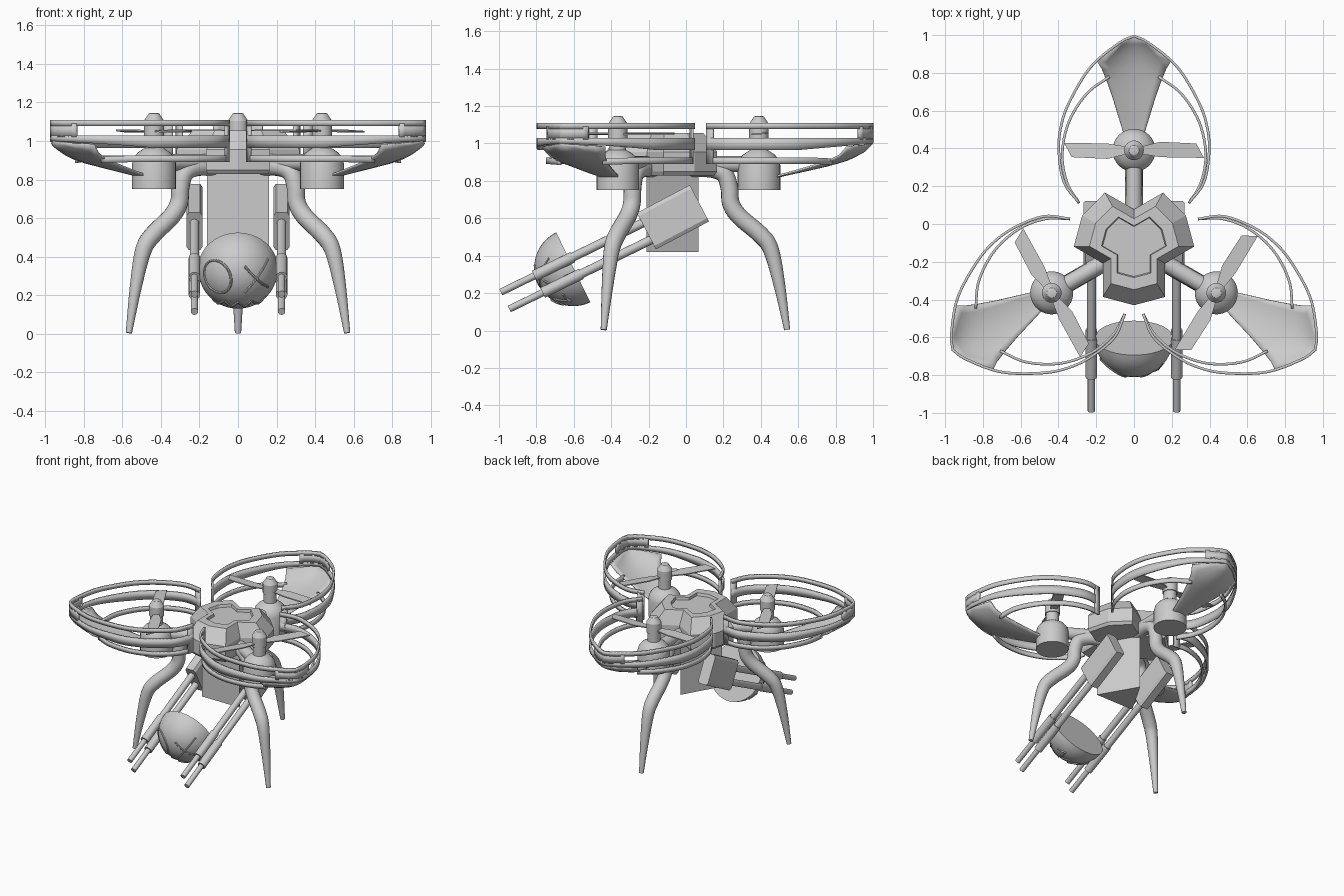
import bpy, bmesh, math
from mathutils import Matrix, Vector

if "Cube" in bpy.data.objects:
    bpy.data.objects.remove(bpy.data.objects["Cube"])

CENTRE = Vector((0, -0.113, 0))


def mesh_obj(name, verts, faces, smooth=30):
    me = bpy.data.meshes.new(name)
    me.from_pydata([tuple(v) for v in verts], [], faces)
    bm = bmesh.new()
    bm.from_mesh(me)
    bmesh.ops.recalc_face_normals(bm, faces=bm.faces)
    bm.to_mesh(me)
    bm.free()
    ob = bpy.data.objects.new(name, me)
    bpy.context.collection.objects.link(ob)
    bpy.ops.object.select_all(action='DESELECT')
    ob.select_set(True)
    bpy.context.view_layer.objects.active = ob
    bpy.ops.object.shade_smooth_by_angle(angle=math.radians(smooth))
    return ob


def loft(name, rings, smooth=30):
    n = len(rings[0])
    verts = [v for r in rings for v in r]
    faces = [(k*n + i, k*n + (i+1) % n, (k+1)*n + (i+1) % n, (k+1)*n + i)
             for k in range(len(rings)-1) for i in range(n)]
    faces += [tuple(range(n))[::-1], tuple(range(len(verts)-n, len(verts)))]
    return mesh_obj(name, verts, faces, smooth)


def lathe(name, profile, loc=(0, 0, 0), n=32):
    return loft(name, [[Vector(loc) + Vector((r*math.cos(2*math.pi*i/n), r*math.sin(2*math.pi*i/n), z))
                        for i in range(n)] for r, z in profile])


def tube(name, pts, radii, n=16, closed=False):
    pts = [Vector(p) for p in pts]
    rings, side = [], None
    for i, p in enumerate(pts):
        d = (pts[min(i+1, len(pts)-1)] - pts[max(i-1, 0)])
        if closed:
            d = pts[(i+1) % (len(pts)-1)] - pts[(i-1) % (len(pts)-1)]
        d.normalize()
        if side is None:
            side = d.orthogonal()
        side = (side - d*side.dot(d)).normalized()
        up = d.cross(side)
        rings.append([p + radii[i]*(side*math.cos(2*math.pi*k/n) + up*math.sin(2*math.pi*k/n)) for k in range(n)])
    return loft(name, rings, 40)


def spline(pts, steps=6):
    pts = [Vector(p) for p in pts]
    q = [2*pts[0]-pts[1]] + pts + [2*pts[-1]-pts[-2]]
    out = []
    for i in range(1, len(q)-2):
        a, b, c, d = q[i-1:i+3]
        for s in range(steps):
            t = s/steps
            out.append(0.5*(2*b + (c-a)*t + (2*a-5*b+4*c-d)*t*t + (3*b-a-3*c+d)*t**3))
    return out + [pts[-1]]


def sheet(name, rows, thick, mirror=False):
    n = len(rows[0])
    faces = [(k*n+i, k*n+i+1, (k+1)*n+i+1, (k+1)*n+i) for k in range(len(rows)-1) for i in range(n-1)]
    ob = mesh_obj(name, [v for r in rows for v in r], faces)
    if mirror:
        ob.modifiers.new("mirror", 'MIRROR').use_clip = True
    s = ob.modifiers.new("thickness", 'SOLIDIFY')
    s.thickness, s.offset = thick, 0
    return ob


def rail(name, path, thick=0.014):
    # path points hold x, y, bottom z, top z
    return sheet(name, [[(max(p[0], 0), p[1], p[2]), (max(p[0], 0), p[1], p[3])] for p in path], thick, True)


# ---- one rotor pod (rear), later turned to the two front positions ----
pod = []
rim = [(p.x, p.y) for p in spline([(.29, .11, 0), (.37, .22, 0), (.397, .37, 0), (.39, .5, 0),
                                   (.345, .64, 0), (.23, .83, 0), (.08, .957, 0), (0, .995, 0)])]
pod.append(rail("guard_top_rail", [(x, y, 1.078, 1.11) for x, y in rim]))
pod.append(rail("guard_middle_rail", [(x, y, .965 + .035*max(0, (y-.6)/.4), 1.03) for x, y in rim]))
pod.append(rail("guard_tip_plate", [(x, y, 1.02, 1.09) for x, y in rim if y > .91]))
pod.append(rail("guard_end_post", [(x, y, .89, 1.11) for x, y in rim[:3]]))
low = spline([(.29, .11, .89), (.355, .22, .89), (.38, .37, .89), (.345, .54, .89), (.25, .69, .89), (.13, .78, .885)])
pod.append(rail("guard_lower_rail", [(p.x, p.y, p.z, p.z + .034) for p in low]))

# Leaf shaped shell under the guard tip: y, half width, centre z, edge z
rows = []
for y, w, zc, ze in [(.995, .004, 1.0, 1.0), (.955, .085, .96, .99), (.90, .15, .93, .985), (.86, .195, .912, .98),
                     (.82, .17, .90, .935), (.76, .145, .883, .905), (.66, .11, .86, .875),
                     (.56, .08, .838, .846), (.48, .055, .82, .825), (.40, .045, .81, .812)]:
    rows.append([(w*k/4, y, zc + (ze-zc)*(k/4)**2) for k in range(-4, 5)])
pod.append(sheet("tip_shell", rows, .01))

# Motor with domed top and spinner
pod.append(lathe("motor", [(.114, .75), (.114, .885), (.105, .915), (.085, .94), (.055, .96), (.045, .965),
                           (.045, 1.03), (.052, 1.03), (.052, 1.105), (.027, 1.143), (.02, 1.146)], (0, .39, 0)))

# Two bladed propeller
outline = [(.03, .018), (.14, .045), (.33, .036), (.37, -.04), (.14, -.036), (.03, -.018)]
verts, faces = [], []
for s in (1, -1):
    for dz in (-.004, .004):
        verts += [(s*x, .39 + s*y, 1.052 + dz + .08*y) for x, y in outline]
for o in (0, 12):
    faces += [tuple(range(o, o+6)), tuple(range(o+6, o+12))]
    faces += [(o+i, o+(i+1) % 6, o+6+(i+1) % 6, o+6+i) for i in range(6)]
pod.append(mesh_obj("propeller", verts, faces, 20))

# Arm and bent leg
pod.append(tube("motor_arm", [(0, .0, .89), (0, .34, .89)], [.043, .043]))
leg = spline([(0, .02, .865), (0, .13, .865), (0, .205, .835), (0, .232, .76), (0, .24, .68), (0, .285, .61),
              (0, .40, .51), (0, .455, .43), (0, .50, .24), (0, .541, .004)], 5)
pod.append(tube("leg", leg, [.047 if p.z > .5 else .016 + .031*p.z/.5 for p in leg]))

for ob in pod:
    for k, side in ((1, "left"), (2, "right")):
        c = ob.copy()
        c.name = side + "_" + ob.name
        bpy.context.collection.objects.link(c)
        c.matrix_world = (Matrix.Translation(CENTRE) @ Matrix.Rotation(k*2*math.pi/3, 4, 'Z')
                          @ Matrix.Translation(-CENTRE))
    ob.name = "rear_" + ob.name

# ---- three lobed hull with bevelled lid and recess ----
lobe = [(-.165, -.095), (-.165, -.273), (0, -.317), (.165, -.273)]
plan = [Matrix.Rotation(k*2*math.pi/3, 3, 'Z') @ Vector((x, y, 0)) for k in range(3) for x, y in lobe]
loft("hull", [[CENTRE + p*s + Vector((0, 0, z)) for p in plan]
              for s, z in [(.95, .83), (1, .85), (1, .955), (.74, 1.055), (.54, 1.055), (.52, 1.035)]], 10)

# Triangular keel
loft("keel", [[(-.16, -.21, z), (.16, -.21, z), (0, .067, z)] for z in (.42, .85)], 10)

# ---- side guns ----
tilt = math.radians(26)
axis = Vector((0, -math.cos(tilt), -math.sin(tilt)))
for s, side in ((-1, "left"), (1, "right")):
    m = Matrix.Translation((s*.226, -.07, .606)) @ Matrix.Rotation(tilt + .03, 4, 'X')
    box = [(-.03, -.11), (.03, -.11), (.042, -.09), (.042, .09), (.03, .11), (-.03, .11), (-.042, .09), (-.042, -.09)]
    loft(side + "_gun_housing", [[m @ Vector((x, y, z)) for x, z in box] for y in (-.16, .16)], 10)
    for tip, name in (((s*.226, -.99, .205), "upper"), ((s*.226, -.945, .115), "lower")):
        t = Vector(tip)
        stops = [(0, .019), (.2, .019), (.2, .03), (.43, .03), (.43, .024), (.92, .024)]
        tube(side + "_" + name + "_barrel", [t - axis*d + axis*(.0005*i) for i, (d, r) in enumerate(stops)],
             [r for d, r in stops])

# ---- half dome head between the barrels ----
R = .208
hc, up = Vector((0, -.603, .338)), Vector((0, axis.z, -axis.y))


def on_dome(u, v, r=R):
    return hc + Vector((u, 0, 0)) + up*v + axis*math.sqrt(max(r*r - u*u - v*v, 0))


rings = []
for k in range(13):
    a = math.pi/2*k/12
    rr, h = max(R*math.cos(a), .001), R*math.sin(a)
    rings.append([hc + axis*h + Vector((1, 0, 0))*rr*math.cos(b) + up*rr*math.sin(b)
                  for b in (2*math.pi*i/40 for i in range(40))])
loft("head_dome", rings, 40)


# Raised face marks: ring eye, crossed eye and zigzag mouth
def mark(name, uv, closed=False):
    dense = [uv[0]]
    for a, b in zip(uv, uv[1:]):
        n = 1 if closed else 4
        dense += [(a[0]+(b[0]-a[0])*t/n, a[1]+(b[1]-a[1])*t/n) for t in range(1, n+1)]
    tube(name, [on_dome(u, v) for u, v in dense], [.007]*len(dense), 8, closed)


mark("ring_eye", [(-.105 + .07*math.cos(i*math.pi/14), .03 + .083*math.sin(i*math.pi/14)) for i in range(29)], True)
mark("cross_eye_a", [(.035, -.04), (.155, .10)])
mark("cross_eye_b", [(.155, -.04), (.035, .10)])
mark("mouth", [(-.14 + .035*i, -.105 - (.05 if i % 2 else 0)) for i in range(9)])
